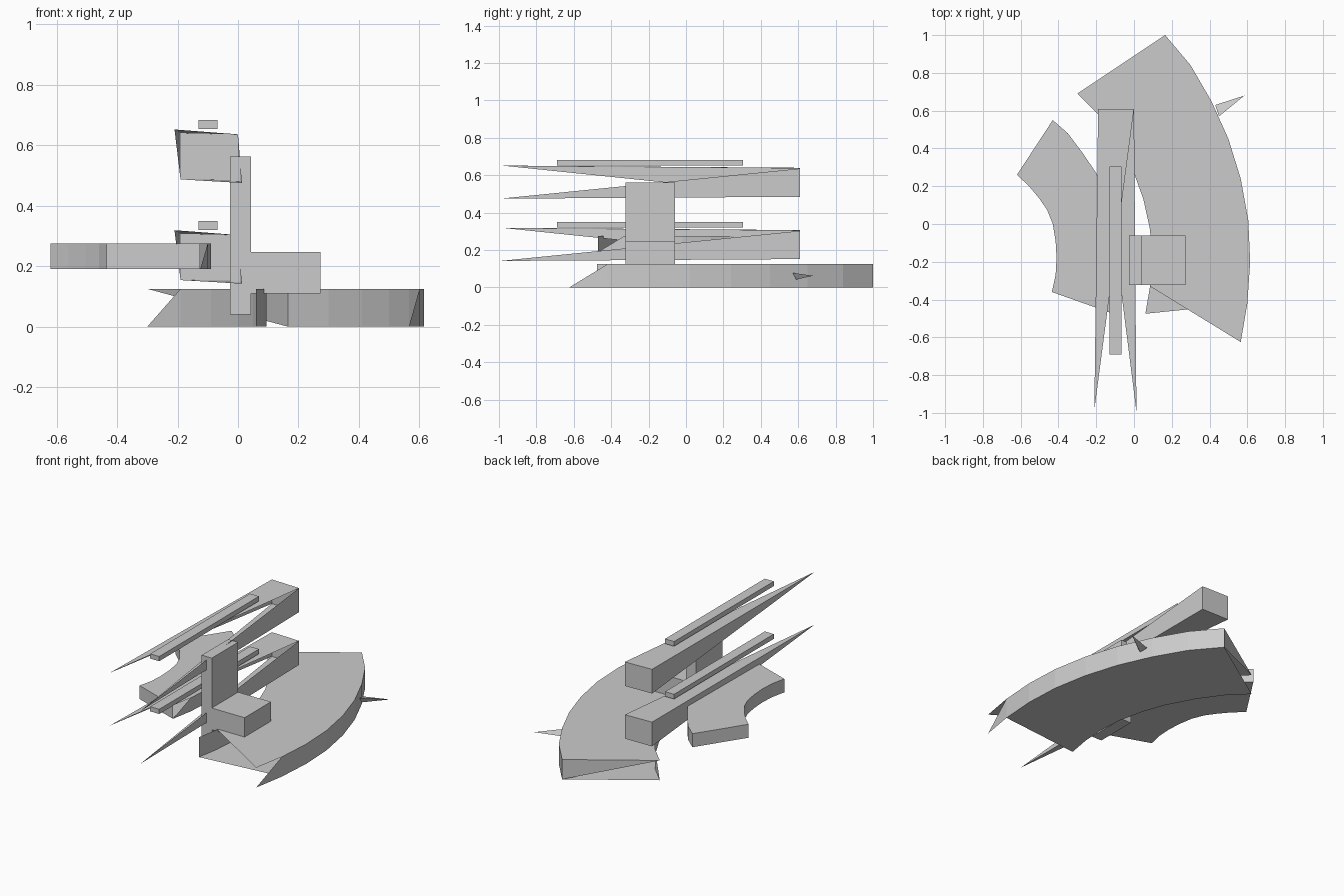
import bpy

if "Cube" in bpy.data.objects:
    bpy.data.objects.remove(bpy.data.objects["Cube"])


def mesh(name, verts, faces):
    me = bpy.data.meshes.new(name)
    me.from_pydata(verts, [], faces)
    me.update()
    ob = bpy.data.objects.new(name, me)
    bpy.context.collection.objects.link(ob)
    return ob


def box(name, x0, x1, y0, y1, z0, z1):
    v = [(x, y, z) for z in (z0, z1) for x, y in ((x0, y0), (x1, y0), (x1, y1), (x0, y1))]
    return mesh(name, v, [(3, 2, 1, 0), (4, 5, 6, 7), (0, 1, 5, 4),
                          (1, 2, 6, 5), (2, 3, 7, 6), (3, 0, 4, 7)])


def arc_slab(name, outer, inner, z0, z1, front_cap, cut_far):
    """Curved slab; per station: outer bottom/top, inner bottom/top."""
    v = []
    for (ox, oy), (ix, iy) in zip(outer, inner):
        v += [(ox, oy, z0), (ox, oy, z1), (ix, iy, z0), (ix, iy, z1)]
    f = []
    last = len(outer) - 2
    for k in range(last + 1):
        a, b = 4 * k, 4 * k + 4
        # top and bottom, crossed triangles where the front end is open
        if k == 0 and not front_cap:
            f += [(a + 1, b + 1, b + 3), (a + 2, b + 2, b)]
        else:
            f += [(a + 1, b + 1, b + 3, a + 3), (a, a + 2, b + 2, b)]
        # outer side, with a clipped front corner
        f.append((a, b, b + 1) if k == 0 else (a, b, b + 1, a + 1))
        # inner side, optionally clipped at the far corner
        f.append((a + 2, a + 3, b + 2) if k == last and cut_far else (a + 2, a + 3, b + 3, b + 2))
        if k == last and cut_far:
            f[-1] = (a + 2, a + 3, b + 2)
    if front_cap:
        f.append((0, 1, 3, 2))
    e = 4 * (last + 1)
    f.append((e, e + 3, e + 1) if cut_far else (e, e + 2, e + 3, e + 1))
    return mesh(name, v, f)


# large curved base
arc_slab("curved_base",
         [(.565, -.625), (.60, -.42), (.615, -.20), (.605, .02), (.565, .24),
          (.50, .45), (.41, .65), (.30, .84), (.165, 1.0)],
         [(.06, -.475), (.085, -.33), (.095, -.19), (.085, -.03), (.05, .13),
          (0, .27), (-.09, .44), (-.19, .58), (-.30, .69)],
         0, .125, False, True)

# small curved deck
arc_slab("curved_deck",
         [(-.125, -.47), (-.10, -.33), (-.09, -.18), (-.105, -.02), (-.145, .13),
          (-.20, .27), (-.275, .38), (-.35, .48), (-.43, .55)],
         [(-.435, -.36), (-.415, -.27), (-.41, -.18), (-.415, -.09), (-.43, 0),
          (-.46, .075), (-.505, .14), (-.56, .205), (-.62, .26)],
         .19, .275, True, False)

# two forked beams, each with a rail on top
for label, dz in (("upper", 0), ("lower", -.333)):
    verts = [(-.19, .61, .64), (0, .61, .636), (0, .61, .485), (-.19, .61, .487),
             (-.21, -.985, .652), (.013, -.995, .475)]
    mesh(label + "_forked_beam", [(x, y, z + dz) for x, y, z in verts],
         [(0, 1, 2), (0, 2, 3), (0, 3, 4), (1, 0, 4), (2, 1, 5), (3, 2, 5)])
    box(label + "_rail", -.13, -.067, -.69, .305, .653 + dz, .683 + dz)

# upright and side block
box("upright", -.027, .043, -.323, -.06, .04, .562)
box("side_block", .043, .272, -.323, -.06, .11, .247)

# side spike
mesh("side_spike", [(.43, .63, .06), (.45, .57, .078), (.45, .59, .043), (.585, .68, .063)],
     [(0, 1, 3), (1, 2, 3), (2, 0, 3), (0, 2, 1)])
